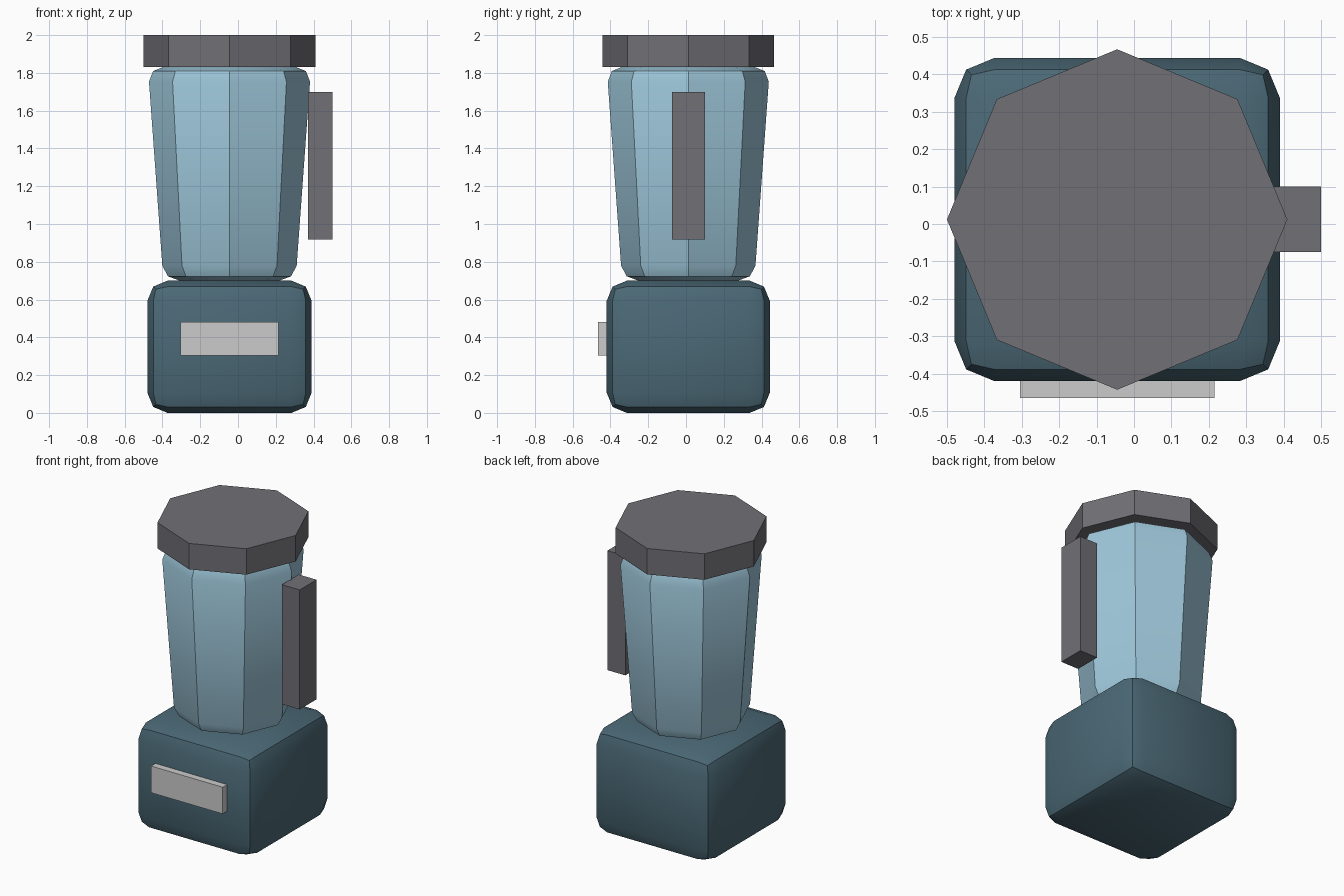
import bpy
from math import radians

if "Cube" in bpy.data.objects:
    bpy.data.objects.remove(bpy.data.objects["Cube"])

CX, CY = -0.045, 0.012  # axis of the base, jar and lid


def material(name, rgb):
    m = bpy.data.materials.new(name)
    m.diffuse_color = (*rgb, 1)
    m.use_nodes = True
    m.node_tree.nodes["Principled BSDF"].inputs["Base Color"].default_value = m.diffuse_color
    return m


def finish(name, mat):
    o = bpy.context.object
    o.name = name
    o.data.materials.append(mat)
    return o


def box(name, x, y, z, mat):
    bpy.ops.mesh.primitive_cube_add(size=1, location=[sum(r) / 2 for r in (x, y, z)])
    o = finish(name, mat)
    o.scale = [r[1] - r[0] for r in (x, y, z)]
    bpy.ops.object.transform_apply(location=False, rotation=False, scale=True)
    return o


def octagon(name, r1, r2, z1, z2, mat):
    bpy.ops.mesh.primitive_cone_add(vertices=8, radius1=r1, radius2=r2, depth=z2 - z1,
                                    location=(CX, CY, (z1 + z2) / 2))
    return finish(name, mat)


def round_edges(o, width, angle):
    b = o.modifiers.new("Bevel", 'BEVEL')
    b.width, b.segments = width, 2
    b.limit_method, b.angle_limit = 'ANGLE', radians(angle)
    bpy.ops.object.modifier_apply(modifier=b.name)
    bpy.ops.object.shade_smooth_by_angle(angle=radians(30))


teal = material("teal", (0.07, 0.14, 0.18))
glass = material("pale_blue", (0.34, 0.57, 0.70))
dark = material("dark_grey", (0.16, 0.16, 0.18))
light = material("light_grey", (0.62, 0.62, 0.63))

# Rounded motor base
base = box("motor_base", (-0.48, 0.39), (-0.42, 0.444), (0, 0.70), teal)
round_edges(base, 0.107, 30)

# Tapered eight-sided jar, only its rims rounded
jar = octagon("jar", 0.35, 0.432, 0.70, 1.833, glass)
round_edges(jar, 0.08, 60)

# Lid, handle and control panel
octagon("lid", 0.455, 0.455, 1.83, 2.0, dark)
box("handle", (0.37, 0.50), (-0.075, 0.10), (0.917, 1.70), dark)
box("control_panel", (-0.305, 0.215), (-0.465, -0.405), (0.305, 0.48), light)
